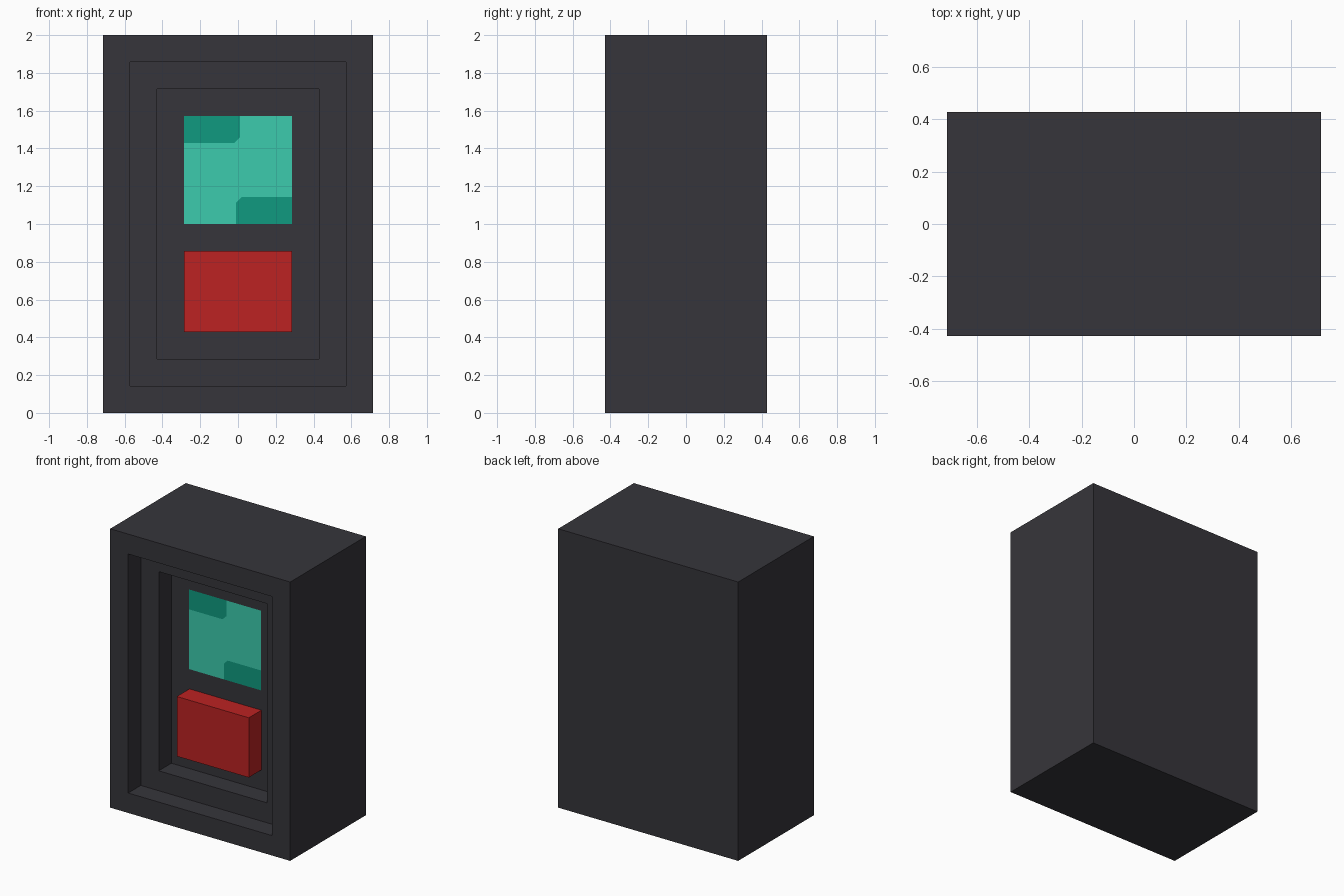
import bpy, bmesh
from mathutils import Vector

if "Cube" in bpy.data.objects:
    bpy.data.objects.remove(bpy.data.objects["Cube"])

U = 1 / 7  # module: the model is 10 x 6 x 14 modules


def material(name, rgb):
    m = bpy.data.materials.new(name)
    m.diffuse_color = (*rgb, 1)
    m.use_nodes = True
    m.node_tree.nodes["Principled BSDF"].inputs["Base Color"].default_value = m.diffuse_color
    return m


charcoal = material("charcoal", (0.0369, 0.0356, 0.0430))
light_teal = material("light_teal", (0.045, 0.597, 0.418))
dark_teal = material("dark_teal", (0.005, 0.323, 0.216))
red = material("red", (0.503, 0.016, 0.016))


def finish(name, bm, *mats):
    mesh = bpy.data.meshes.new(name)
    bm.to_mesh(mesh)
    bm.free()
    for m in mats:
        mesh.materials.append(m)
    ob = bpy.data.objects.new(name, mesh)
    bpy.context.collection.objects.link(ob)
    return ob


def box(lo, hi):
    bm = bmesh.new()
    lo, hi = Vector(lo), Vector(hi)
    bmesh.ops.create_cube(bm, size=1)
    for v in bm.verts:
        v.co = (lo + hi) / 2 + v.co * (hi - lo)
    bm.normal_update()
    return bm


# Casing: solid block whose front steps inwards twice
bm = box((-5 * U, -3 * U, 0), (5 * U, 3 * U, 14 * U))
front = min(bm.faces, key=lambda f: f.calc_center_median().y)
for step in range(2):
    bmesh.ops.inset_region(bm, faces=[front], thickness=U, use_even_offset=True)
    ext = bmesh.ops.extrude_discrete_faces(bm, faces=[front])
    front = ext["faces"][0]
    bmesh.ops.translate(bm, verts=front.verts, vec=(0, U, 0))
    bm.normal_update()
finish("casing", bm, charcoal)

# Screen: thin panel on the recessed face, with two darker corner patches
c, e = 0.03, 0.01  # corner cut and overlap past the centre line
z0, z1, z2, z3 = 7 * U, 8 * U, 10 * U, 11 * U
w = 2 * U
step_top = [(e, z2 + c), (e - c, z2), (-w, z2)]
step_low = [(-e, z1 - c), (c - e, z1), (w, z1)]
shapes = [
    ([(-w, z0), (-e, z0)] + step_low + [(w, z3), (e, z3)] + step_top, 0),
    ([(-w, z3), (-w, z2), (e - c, z2), (e, z2 + c), (e, z3)], 1),
    ([(w, z0), (w, z1), (c - e, z1), (-e, z1 - c), (-e, z0)], 1),
]
bm = bmesh.new()
for pts, index in shapes:
    face = bm.faces.new([bm.verts.new((x, -U - 0.003, z)) for x, z in pts])
    face.material_index = index
bmesh.ops.remove_doubles(bm, verts=bm.verts, dist=1e-5)
finish("screen", bm, light_teal, dark_teal)

# Button: red block standing one module out of the recessed face
finish("button", box((-w, -2 * U, 3 * U), (w, -U, 6 * U)), red)
